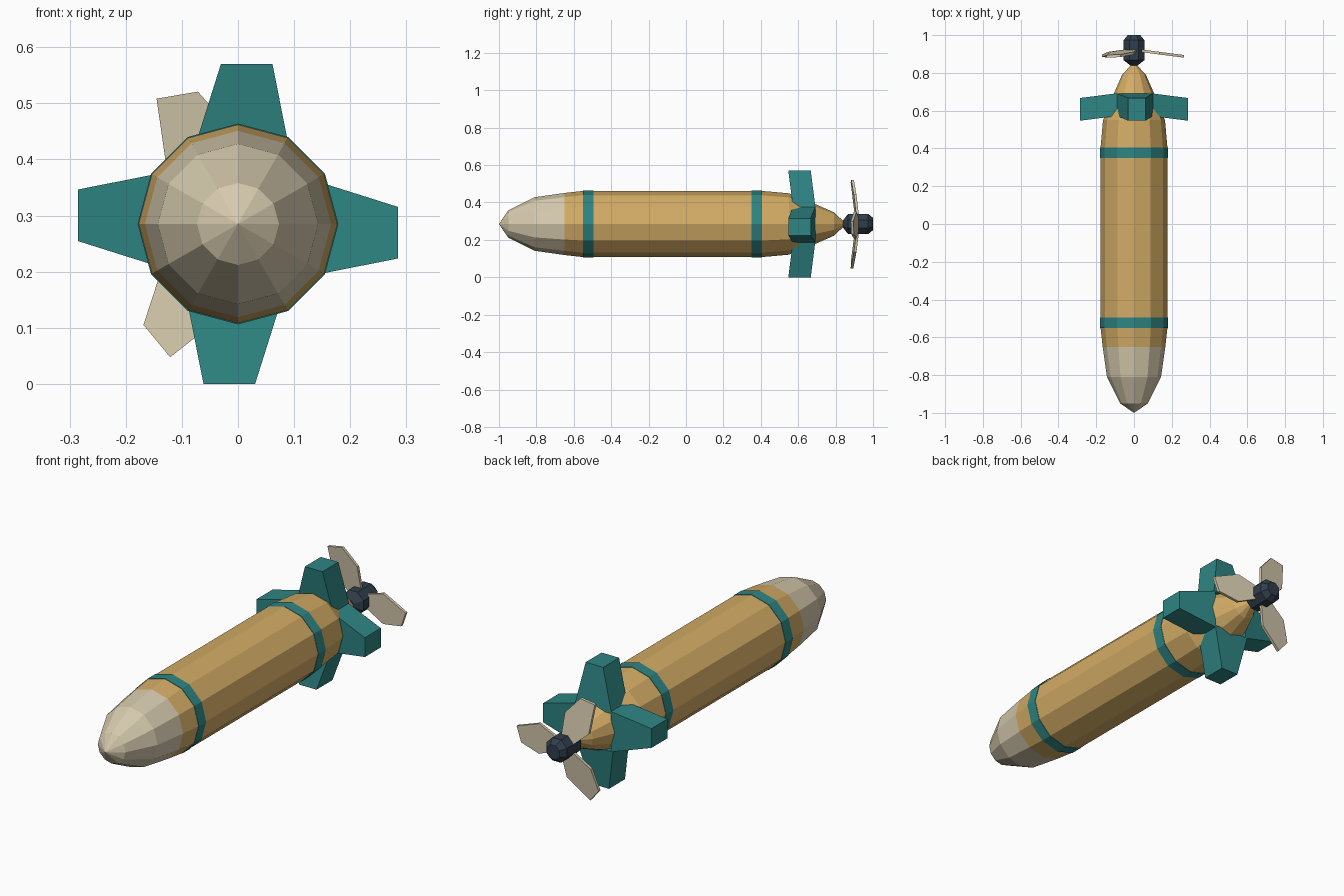
import bpy
import bmesh
from math import sin, cos, pi, radians
from mathutils import Matrix, Vector

if "Cube" in bpy.data.objects:
    bpy.data.objects.remove(bpy.data.objects["Cube"])

AXIS_Z = 0.285


def material(name, color):
    mat = bpy.data.materials.new(name)
    mat.use_nodes = True
    mat.diffuse_color = (*color, 1)
    mat.node_tree.nodes["Principled BSDF"].inputs["Base Color"].default_value = (*color, 1)
    return mat


gold = material("gold", (0.65, 0.41, 0.13))
cream = material("cream", (0.67, 0.59, 0.42))
teal = material("teal", (0.027, 0.235, 0.227))
dark = material("dark slate", (0.03, 0.048, 0.072))


def finish(name, bm, *mats):
    bmesh.ops.recalc_face_normals(bm, faces=bm.faces)
    mesh = bpy.data.meshes.new(name)
    bm.to_mesh(mesh)
    bm.free()
    for mat in mats:
        mesh.materials.append(mat)
    obj = bpy.data.objects.new(name, mesh)
    obj.location.z = AXIS_Z
    bpy.context.collection.objects.link(obj)
    return obj


def lathe(profile, sides, turn=0.0):
    """Revolve (y, radius) points about the long axis, with flat end caps."""
    bm = bmesh.new()
    rings = []
    for y, r in profile:
        angles = [turn + 2 * pi * i / sides for i in range(sides)]
        rings.append([bm.verts.new((r * cos(a), y, r * sin(a))) for a in angles])
    for a, b in zip(rings, rings[1:]):
        for i in range(sides):
            j = (i + 1) % sides
            bm.faces.new((a[i], a[j], b[j], b[i]))
    bm.faces.new(rings[0])
    bm.faces.new(rings[-1])
    bmesh.ops.remove_doubles(bm, verts=bm.verts, dist=0.0001)
    return bm


def loft(lower, upper):
    """Closed solid between two matching outlines."""
    bm = bmesh.new()
    a = [bm.verts.new(p) for p in lower]
    b = [bm.verts.new(p) for p in upper]
    bm.faces.new(a)
    bm.faces.new(b)
    for i in range(len(a)):
        j = (i + 1) % len(a)
        bm.faces.new((a[i], a[j], b[j], b[i]))
    return bm


def spin(bm, degrees):
    bmesh.ops.rotate(bm, verts=bm.verts, matrix=Matrix.Rotation(radians(degrees), 3, "Y"))


# Hull with a cream nose
hull_profile = [(-1, 0.00001), (-0.95, 0.073), (-0.81, 0.143), (-0.65, 0.166),
                (-0.55, 0.177), (0.405, 0.177), (0.55, 0.164), (0.69, 0.107),
                (0.79, 0.063), (0.845, 0.012)]
bm = lathe(hull_profile, 12)
for face in bm.faces:
    face.material_index = 1 if face.calc_center_median().y < -0.65 else 0
finish("hull", bm, gold, cream)

# Bands around the hull
for name, y in (("front_band", -0.55), ("rear_band", 0.35)):
    finish(name, lathe([(y, 0.179), (y + 0.055, 0.179)], 12), teal)

# Four tapered tail fins, slightly swept and offset
def fin_section(z, half, shift, y0, y1):
    return [(shift - half, y0, z), (shift + half, y0, z),
            (shift + half, y1, z), (shift - half, y1, z)]


for i, side in enumerate(("top", "left", "bottom", "right")):
    bm = loft(fin_section(0.09, 0.096, 0.004, 0.572, 0.692),
              fin_section(0.285, 0.046, 0.0155, 0.547, 0.667))
    spin(bm, 90 * i)
    finish(side + "_fin", bm, teal)

# Propeller hub
hub_profile = [(0.84, 0.022), (0.867, 0.059), (0.973, 0.059), (1.0, 0.036)]
finish("propeller_hub", lathe(hub_profile, 8, pi / 8), dark)

# Three flat blades leaning forward at the tips
outline = [(0.03, -0.03), (0.136, -0.078), (0.24, -0.056),
           (0.266, 0.014), (0.136, 0.066), (0.03, 0.03)]
for i in range(3):
    back = [Vector((x, 0.929 - 0.13 * x, z)) for x, z in outline]
    front = [p - Vector((0, 0.014, 0)) for p in back]
    bm = loft(front, back)
    spin(bm, 120 * i)
    finish("propeller_blade_%d" % (i + 1), bm, cream)
